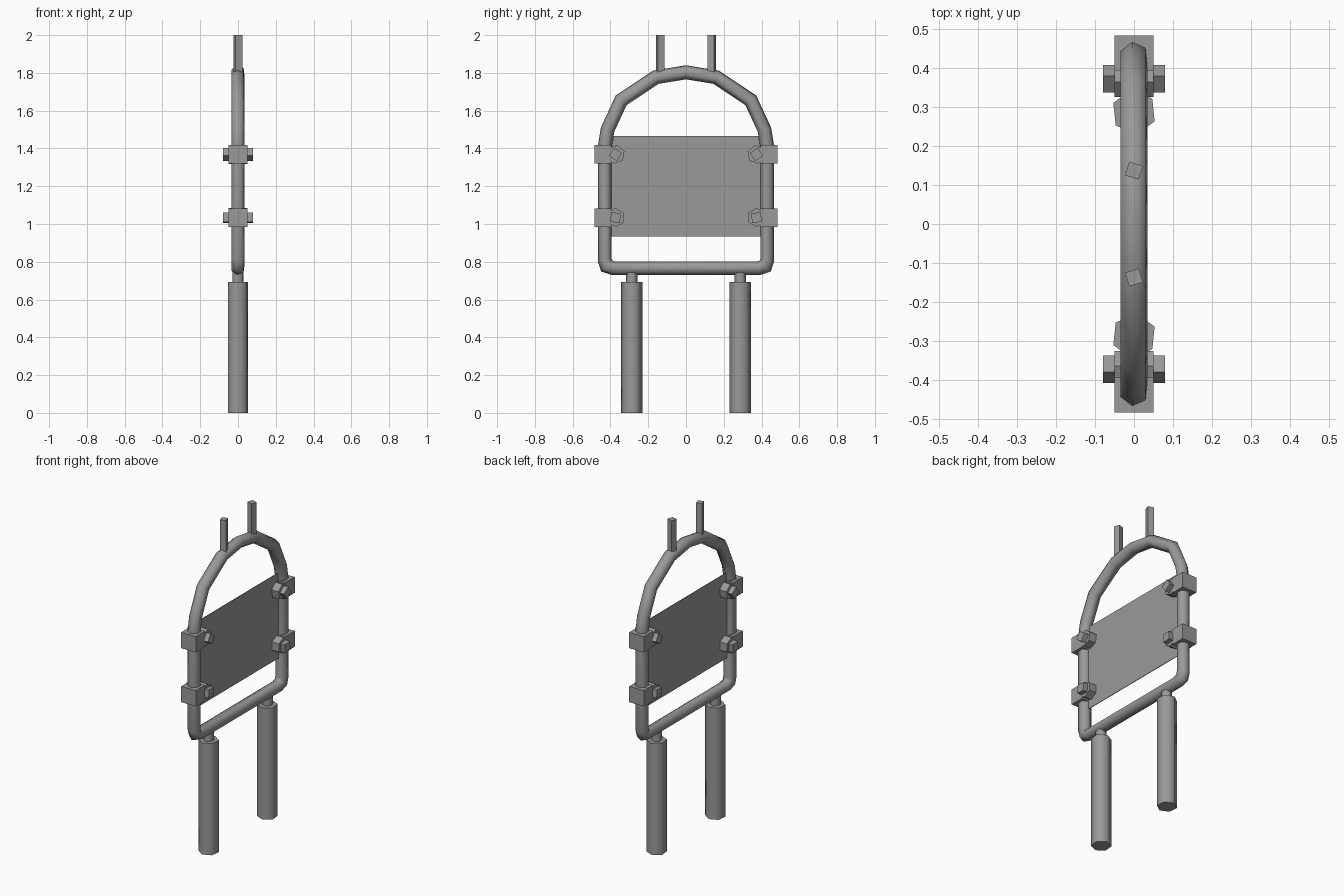
import bpy, bmesh
from math import radians, sin, cos
from mathutils import Vector, Matrix

cube = bpy.data.objects.get("Cube")
if cube:
    bpy.data.objects.remove(cube, do_unlink=True)

grey = bpy.data.materials.new("metal_grey")
grey.use_nodes = True
grey.diffuse_color = (0.32, 0.32, 0.32, 1)
grey.node_tree.nodes["Principled BSDF"].inputs["Base Color"].default_value = grey.diffuse_color


def finish(name, bm, smooth=True):
    bmesh.ops.recalc_face_normals(bm, faces=bm.faces)
    mesh = bpy.data.meshes.new(name)
    bm.to_mesh(mesh)
    bm.free()
    mesh.materials.append(grey)
    obj = bpy.data.objects.new(name, mesh)
    bpy.context.collection.objects.link(obj)
    if smooth:
        bpy.ops.object.select_all(action='DESELECT')
        obj.select_set(True)
        bpy.context.view_layer.objects.active = obj
        bpy.ops.object.shade_smooth_by_angle(angle=radians(65))
    return obj


def prism(name, sides, radius, turn, start, end, smooth=True):
    """Regular prism between two points, on the z or x axis."""
    start, end = Vector(start), Vector(end)
    axis = end - start
    bm = bmesh.new()
    rings = []
    for p in (start, end):
        ring = []
        for i in range(sides):
            a = radians(turn) + radians(360) * i / sides
            u, v = radius * cos(a), radius * sin(a)
            off = Vector((u, v, 0)) if axis.z else Vector((0, u, v))
            ring.append(bm.verts.new(p + off))
        rings.append(ring)
    bm.faces.new(rings[0])
    bm.faces.new(rings[1])
    for i in range(sides):
        j = (i + 1) % sides
        bm.faces.new((rings[0][i], rings[0][j], rings[1][j], rings[1][i]))
    return finish(name, bm, smooth)


def box(name, size, centre):
    bm = bmesh.new()
    bmesh.ops.create_cube(bm, size=1)
    bm.transform(Matrix.Translation(centre) @ Matrix.Diagonal((*size, 1)))
    return finish(name, bm, False)


def tube_loop(name, path, radius, sides, turn):
    """Closed tube swept along a (y, z) loop with mitred corners."""
    pts = [Vector(p) for p in path]
    bm = bmesh.new()
    rings = []
    for i, p in enumerate(pts):
        before = (p - pts[i - 1]).normalized()
        after = (pts[(i + 1) % len(pts)] - p).normalized()
        t = (before + after).normalized()
        out = Vector((t.y, -t.x)) / max(t.dot(after), 0.5)
        ring = []
        for k in range(sides):
            a = radians(turn) + radians(360) * k / sides
            q = p + out * radius * cos(a)
            ring.append(bm.verts.new((radius * sin(a), q.x, q.y)))
        rings.append(ring)
    for i, ring in enumerate(rings):
        nxt = rings[(i + 1) % len(rings)]
        for k in range(sides):
            m = (k + 1) % sides
            bm.faces.new((ring[k], ring[m], nxt[m], nxt[k]))
    return finish(name, bm)


# Arched frame: half outline from the bottom up, mirrored about the crown
half = [(0.385, 0.766), (0.42, 0.778), (0.43, 0.81), (0.43, 1.41),
        (0.415, 1.5), (0.343, 1.655), (0.16, 1.777)]
outline = half + [(0, 1.803)] + [(-y, z) for y, z in reversed(half)]
tube_loop("arched_frame", outline, 0.037, 6, -7)

# Thin panel held inside the frame
box("panel", (0.004, 0.82, 0.53), (0, 0, 1.2))

for s, side in ((1, "back"), (-1, "front")):
    # Leg, its peg and the upper post
    prism(side + "_leg", 6, 0.058, 36 * s, (0, 0.287 * s, 0), (0, 0.287 * s, 0.692))
    prism(side + "_leg_peg", 6, 0.031, 36 * s, (0, 0.287 * s, 0.68), (0, 0.287 * s, 0.76))
    prism(side + "_top_post", 4, 0.026, 28 * s, (0, 0.137 * s, 1.77), (0, 0.137 * s, 2), False)

    # Clamps: block on the tube, rounded collar and through bolt
    for level, z, collar_turn, bolt_turn in (("upper", 1.368, 20, 10), ("lower", 1.034, 32, 40)):
        name = side + "_" + level
        box(name + "_clamp_block", (0.1, 0.09, 0.098), (0, 0.439 * s, z))
        y = 0.373 * s
        # mirrored turn so both sides match
        turn = collar_turn if s < 0 else 180 - collar_turn
        prism(name + "_clamp_collar", 6, 0.05, turn, (-0.0495, y, z), (0.0495, y, z), False)
        turn = bolt_turn if s < 0 else 180 - bolt_turn
        prism(name + "_bolt", 4, 0.036, turn, (-0.079, y, z), (0.079, y, z), False)
